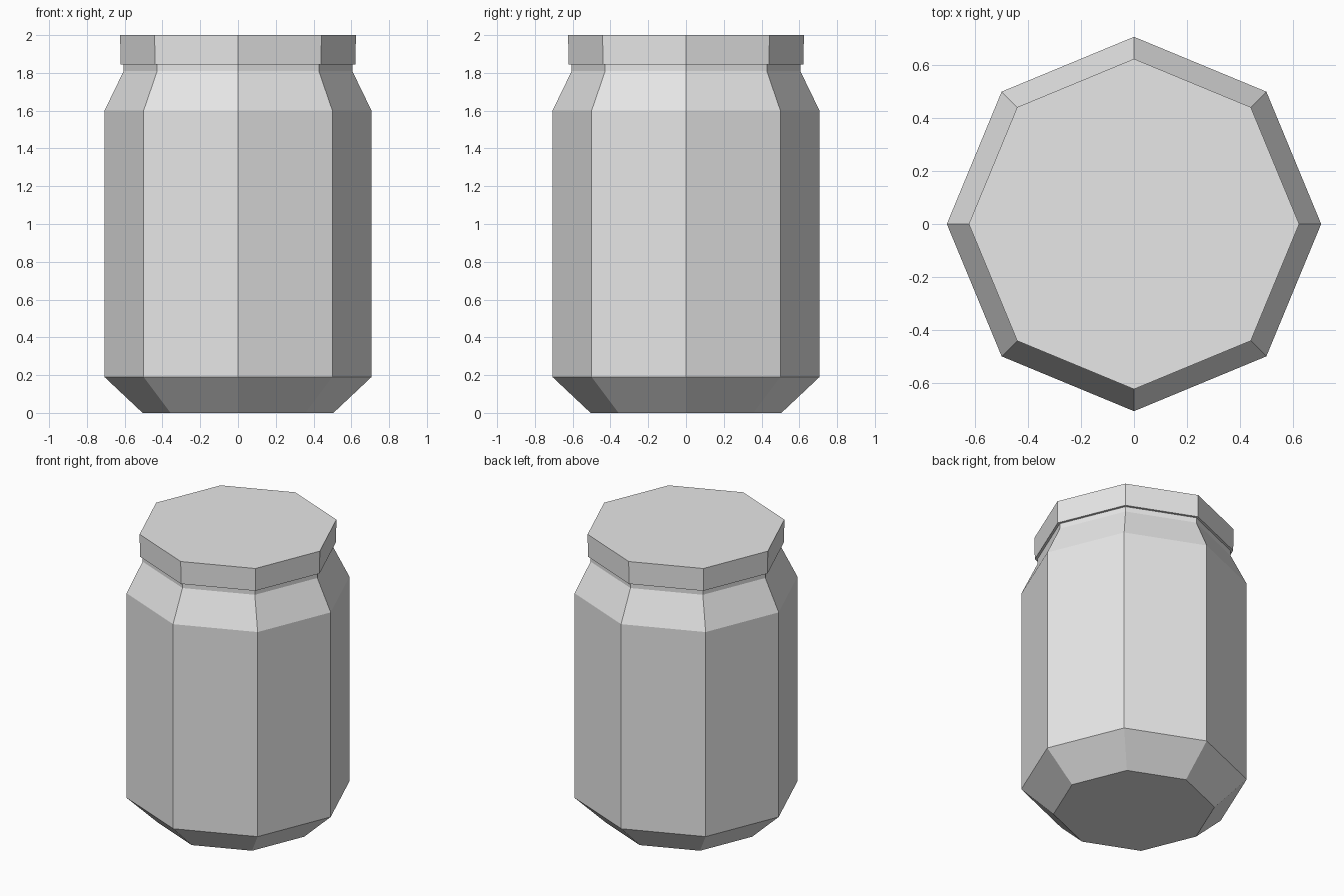
import bpy
import bmesh
from math import cos, sin, pi

cube = bpy.data.objects.get("Cube")
if cube:
    bpy.data.objects.remove(cube, do_unlink=True)

SIDES = 8

# Single plain grey for the whole jar
grey = bpy.data.materials.new("light_grey")
grey.use_nodes = True
colour = (0.8, 0.8, 0.8, 1)
grey.diffuse_color = colour
grey.node_tree.nodes["Principled BSDF"].inputs["Base Color"].default_value = colour


def lathe(name, profile):
    """Flat-sided solid from (radius, height) rings, capped at both ends."""
    bm = bmesh.new()
    rings = [[bm.verts.new((r * cos(2 * pi * i / SIDES), r * sin(2 * pi * i / SIDES), z))
              for i in range(SIDES)] for r, z in profile]
    for low, high in zip(rings, rings[1:]):
        for i in range(SIDES):
            j = (i + 1) % SIDES
            bm.faces.new((low[i], low[j], high[j], high[i]))
    bm.faces.new(rings[0][::-1])
    bm.faces.new(rings[-1])
    mesh = bpy.data.meshes.new(name)
    bm.to_mesh(mesh)
    bm.free()
    mesh.materials.append(grey)
    obj = bpy.data.objects.new(name, mesh)
    bpy.context.collection.objects.link(obj)
    return obj


# Jar body: base chamfer, straight wall, shoulder, short neck
lathe("jar_body", [(0.505, 0), (0.707, 0.19), (0.707, 1.6), (0.605, 1.81), (0.605, 1.845)])

# Lid overhanging the neck
lathe("lid", [(0.622, 1.845), (0.624, 2)])
